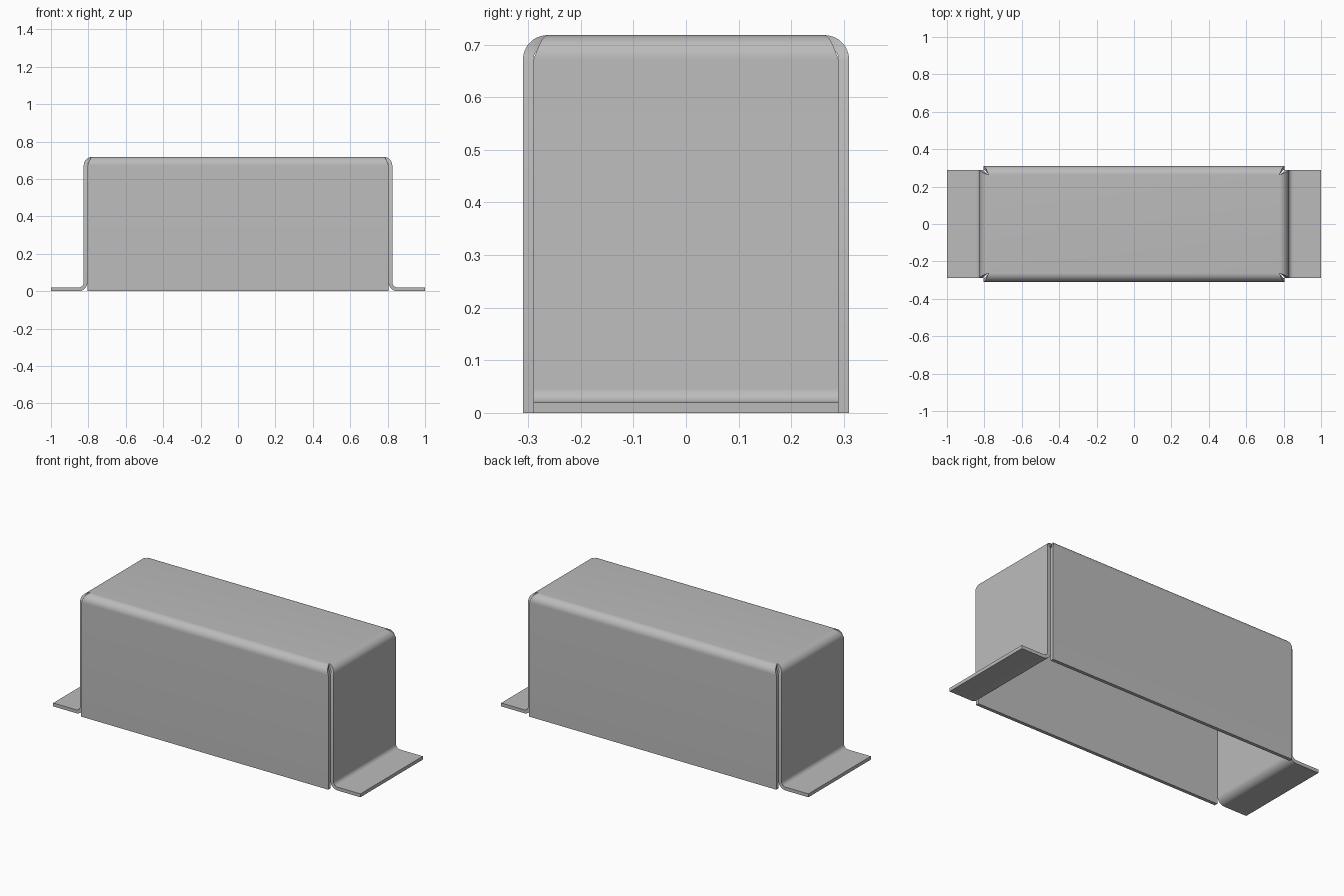
import bpy, bmesh
from math import sin, cos, radians

cube = bpy.data.objects.get("Cube")
if cube:
    bpy.data.objects.remove(cube, do_unlink=True)

# Main sizes of the folded sheet
HX, HY, H = 0.825, 0.31, 0.718      # outer half length, half width, height
T, R, RF = 0.02, 0.047, 0.027       # thickness, top bend radius, foot bend radius
GAP = 0.02                          # how far each flap stops short of the corner
STEPS = 10

metal = bpy.data.materials.new("Light grey metal")
metal.use_nodes = True
grey = (0.5, 0.5, 0.5, 1)
metal.diffuse_color = grey
metal.node_tree.nodes["Principled BSDF"].inputs["Base Color"].default_value = grey


def flap_path(outer, other, foot):
    """Rows of (outward, height, half width) from the top edge downwards."""
    rows = []
    inner_w, full_w = other - R, other - GAP
    for i in range(1, STEPS + 1):
        t = i / STEPS
        a = radians(90 * t)
        rows.append((outer - R + R * sin(a), H - R + R * cos(a),
                     inner_w + (full_w - inner_w) * t))
    if not foot:
        return rows + [(outer, 0, full_w)]
    for i in range(STEPS + 1):
        a = radians(90 * i / STEPS)
        rows.append((outer + RF - RF * cos(a), T + RF - RF * sin(a), full_w))
    return rows + [(1, T, full_w)]


bm = bmesh.new()

# Flat top panel
cx, cy = HX - R, HY - R
corner = {(sx, sy): bm.verts.new((sx * cx, sy * cy, H))
          for sx in (-1, 1) for sy in (-1, 1)}
bm.faces.new([corner[k] for k in ((-1, -1), (1, -1), (1, 1), (-1, 1))])


def add_flap(start, rows, place):
    """Fold a strip of faces down from one edge of the top."""
    last = start
    for out, z, w in rows:
        row = [bm.verts.new(place(out, side * w, z)) for side in (-1, 1)]
        bm.faces.new((last[0], row[0], row[1], last[1]))
        last = row


for s in (-1, 1):
    # End panel with its mounting foot
    add_flap([corner[s, -1], corner[s, 1]], flap_path(HX, HY, True),
             lambda o, w, z: (s * o, w, z))
    # Long side panel
    add_flap([corner[-1, s], corner[1, s]], flap_path(HY, HX, False),
             lambda o, w, z: (w, s * o, z))

bmesh.ops.recalc_face_normals(bm, faces=bm.faces)
bm.faces.ensure_lookup_table()
if bm.faces[0].normal.z < 0:
    bmesh.ops.reverse_faces(bm, faces=bm.faces)

mesh = bpy.data.meshes.new("folded_cover")
bm.to_mesh(mesh)
bm.free()
mesh.materials.append(metal)
cover = bpy.data.objects.new("folded_cover", mesh)
bpy.context.collection.objects.link(cover)

# Give the sheet its thickness on the inside
bpy.ops.object.select_all(action="DESELECT")
cover.select_set(True)
bpy.context.view_layer.objects.active = cover
solid = cover.modifiers.new("Thickness", "SOLIDIFY")
solid.thickness = T
solid.offset = -1
solid.use_even_offset = True
bpy.ops.object.modifier_apply(modifier=solid.name)
bpy.ops.object.shade_smooth_by_angle(angle=radians(30))
